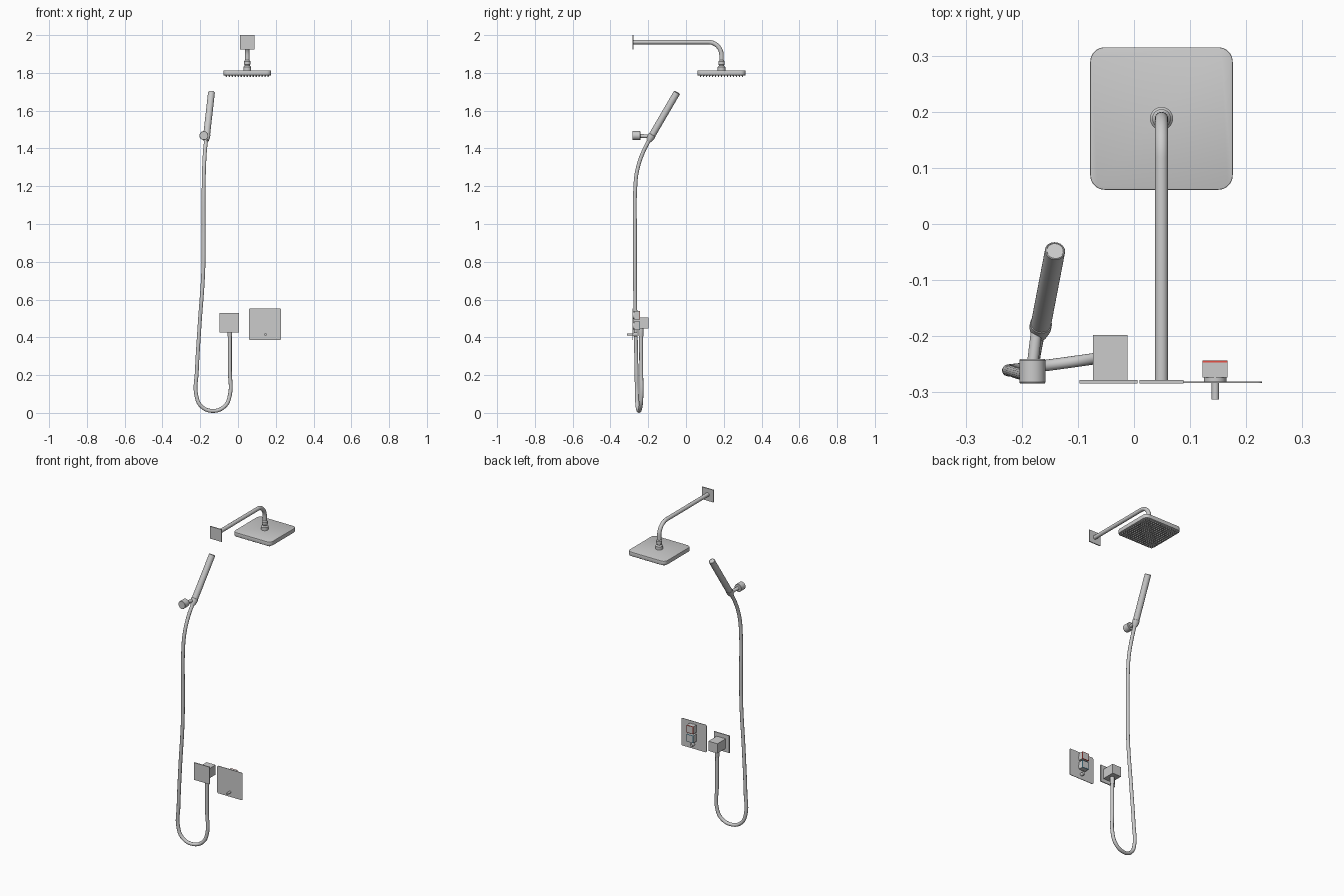
import bpy, bmesh, math
from mathutils import Vector

if "Cube" in bpy.data.objects:
    bpy.data.objects.remove(bpy.data.objects["Cube"])

WALL = -0.281


def material(name, color):
    m = bpy.data.materials.new(name)
    m.diffuse_color = color
    m.use_nodes = True
    m.node_tree.nodes["Principled BSDF"].inputs["Base Color"].default_value = m.diffuse_color
    return m


def link(name, bm, mat=None, smooth=False):
    bmesh.ops.recalc_face_normals(bm, faces=bm.faces[:])
    me = bpy.data.meshes.new(name)
    bm.to_mesh(me)
    bm.free()
    ob = bpy.data.objects.new(name, me)
    bpy.context.collection.objects.link(ob)
    if mat:
        me.materials.append(mat)
    if smooth:
        shade(ob)
    return ob


def shade(ob):
    bpy.ops.object.select_all(action='DESELECT')
    ob.select_set(True)
    bpy.context.view_layer.objects.active = ob
    bpy.ops.object.shade_smooth_by_angle(angle=math.radians(35))


def box(name, lo, hi, mat=None, round_axis=None, radius=0.0, edge=0.0):
    """Box from corner to corner, corners parallel to round_axis rounded."""
    lo, hi = Vector(lo), Vector(hi)
    bm = bmesh.new()
    bmesh.ops.create_cube(bm, size=1)
    for v in bm.verts:
        v.co = (lo + hi) / 2 + v.co * (hi - lo)
    if round_axis is not None:
        es = [e for e in bm.edges
              if abs((e.verts[0].co - e.verts[1].co).normalized()[round_axis]) > 0.9]
        bmesh.ops.bevel(bm, geom=es, offset=radius, segments=8, profile=0.5, affect='EDGES')
    if edge:
        es = [e for e in bm.edges if e.calc_face_angle(0) > 1.0]
        bmesh.ops.bevel(bm, geom=es, offset=edge, segments=2, profile=0.5, affect='EDGES')
    return link(name, bm, mat, smooth=round_axis is not None or edge > 0)


def lathe(name, profile, origin, axis, sides=32):
    """Revolve (radius, height) pairs about an axis; both ends capped."""
    rot = Vector(axis).to_track_quat('Z', 'Y')
    bm = bmesh.new()
    rings = []
    for r, h in profile:
        rings.append([bm.verts.new(Vector(origin) + rot @ Vector(
            (r * math.cos(2 * math.pi * i / sides), r * math.sin(2 * math.pi * i / sides), h)))
            for i in range(sides)])
    for a, b in zip(rings, rings[1:]):
        for i in range(sides):
            j = (i + 1) % sides
            bm.faces.new((a[i], a[j], b[j], b[i]))
    bm.faces.new(rings[0])
    bm.faces.new(rings[-1])
    return link(name, bm, smooth=True)


def tube(name, points, radius, bezier=False):
    cu = bpy.data.curves.new(name, 'CURVE')
    cu.dimensions = '3D'
    cu.bevel_depth = radius
    cu.bevel_resolution = 6
    cu.use_fill_caps = True
    if bezier:
        s = cu.splines.new('BEZIER')
        s.bezier_points.add(len(points) - 1)
        for bp, p in zip(s.bezier_points, points):
            bp.co = p
            bp.handle_left_type = bp.handle_right_type = 'AUTO'
        s.resolution_u = 10
    else:
        s = cu.splines.new('POLY')
        s.points.add(len(points) - 1)
        for sp, p in zip(s.points, points):
            sp.co = (*p, 1)
    ob = bpy.data.objects.new(name, cu)
    bpy.context.collection.objects.link(ob)
    bpy.ops.object.select_all(action='DESELECT')
    ob.select_set(True)
    bpy.context.view_layer.objects.active = ob
    bpy.ops.object.convert(target='MESH')
    shade(bpy.context.view_layer.objects.active)


# Overhead shower: wall plate, bent arm, neck joint, square head
HX, HY, AZ, BEND = 0.049, 0.188, 1.963, 0.07
box("arm_wall_plate", (0.010, -0.284, 1.925), (0.088, -0.278, 2.0))
arc = [(HX, HY - BEND + BEND * math.sin(a), AZ - BEND + BEND * math.cos(a))
       for a in [math.pi / 2 * i / 12 for i in range(13)]]
tube("shower_arm", [(HX, WALL, AZ)] + arc + [(HX, HY, 1.85)], 0.0117)
lathe("head_joint", [(0.0205, 0), (0.0205, 0.020), (0.014, 0.027), (0.014, 0.031),
                     (0.0165, 0.034), (0.0165, 0.050), (0.0118, 0.056)],
      (HX, HY, 1.811), (0, 0, 1))
box("shower_head", (HX - 0.127, HY - 0.127, 1.787), (HX + 0.127, HY + 0.127, 1.812),
    round_axis=2, radius=0.026, edge=0.002)

# Grid of spray nozzles under the head
bm = bmesh.new()
N, STEP = 15, 0.0158
for i in range(N):
    for j in range(N):
        ring = []
        for r, z in ((0.0042, 1.788), (0.0028, 1.779)):
            ring.append([bm.verts.new((HX + (i - (N - 1) / 2) * STEP + r * math.cos(k * math.pi / 4),
                                       HY + (j - (N - 1) / 2) * STEP + r * math.sin(k * math.pi / 4), z))
                         for k in range(8)])
        for k in range(8):
            m = (k + 1) % 8
            bm.faces.new((ring[0][k], ring[0][m], ring[1][m], ring[1][k]))
        bm.faces.new(ring[1])
link("spray_nozzles", bm)

# Hand shower wand, with tapered lower end
tip, low = Vector((-0.1405, -0.047, 1.697)), Vector((-0.168, -0.190, 1.452))
axis = (tip - low).normalized()
length = (tip - low).length
lathe("hand_shower", [(0.0105, -0.018), (0.0115, -0.012), (0.0175, 0.006), (0.018, 0.02),
                      (0.018, length - 0.002), (0.0165, length), (0.0150, length),
                      (0.0145, length - 0.001)], low, axis)

# Wall holder for the wand: round body, stem and clip
lathe("holder_body", [(0.022, 0), (0.0235, 0.002), (0.0235, 0.041), (0.022, 0.043)],
      (-0.181, -0.284, 1.468), (0, 1, 0))
lathe("holder_stem", [(0.010, 0), (0.010, 0.050)], (-0.180, -0.243, 1.466), (0.12, 1, -0.05))
lathe("holder_clip", [(0.0145, -0.012), (0.0195, 0.010), (0.0195, 0.024), (0.0182, 0.025)],
      low, axis)

# Flexible hose, from wand down to the loop and up to the outlet
end = low - axis * 0.012
tube("hose", [end, (-0.175, -0.225, 1.385), (-0.180, -0.258, 1.285), (-0.182, -0.269, 1.18),
              (-0.182, -0.270, 0.95), (-0.184, -0.270, 0.75), (-0.203, -0.267, 0.47),
              (-0.218, -0.262, 0.22), (-0.221, -0.260, 0.095), (-0.195, -0.257, 0.036),
              (-0.134, -0.249, 0.0105), (-0.070, -0.240, 0.036), (-0.043, -0.236, 0.095),
              (-0.043, -0.237, 0.22), (-0.043, -0.238, 0.43)], 0.0102, bezier=True)

# Hose outlet: wall plate, square block and nut
box("outlet_plate", (-0.097, -0.284, 0.425), (0.006, -0.278, 0.530))
box("outlet_block", (-0.073, -0.279, 0.447), (-0.012, -0.198, 0.506))
lathe("outlet_nut", [(0.0115, 0), (0.0125, 0.003), (0.0125, 0.045)],
      (-0.043, -0.238, 0.404), (0, 0, 1))

# Mixer: thin plate, two square knobs with coloured rims, small lever pin
box("mixer_plate", (0.058, -0.2835, 0.386), (0.228, -0.2805, 0.553), round_axis=1, radius=0.008)
KX, KS = 0.1445, 0.0225
for tag, kz, col in (("hot", 0.517, (0.8, 0.08, 0.06, 1)), ("cold", 0.462, (0.15, 0.5, 0.7, 1))):
    lathe(tag + "_knob_base", [(0.020, 0), (0.020, 0.014)], (KX, WALL, kz), (0, 1, 0))
    box(tag + "_knob", (KX - KS, -0.274, kz - KS), (KX + KS, -0.2465, kz + KS))
    box(tag + "_knob_rim", (KX - KS, -0.2465, kz - KS), (KX + KS, -0.2435, kz + KS),
        material(tag + "_color", col))
    f = KS - 0.003
    box(tag + "_knob_face", (KX - f, -0.2440, kz - f), (KX + f, -0.2430, kz + f))
lathe("lever_pin", [(0.0065, 0), (0.0065, 0.034), (0.010, 0.034), (0.010, 0.053), (0.009, 0.055)],
      (0.145, -0.3125, 0.415), (0, 1, 0), sides=24)
